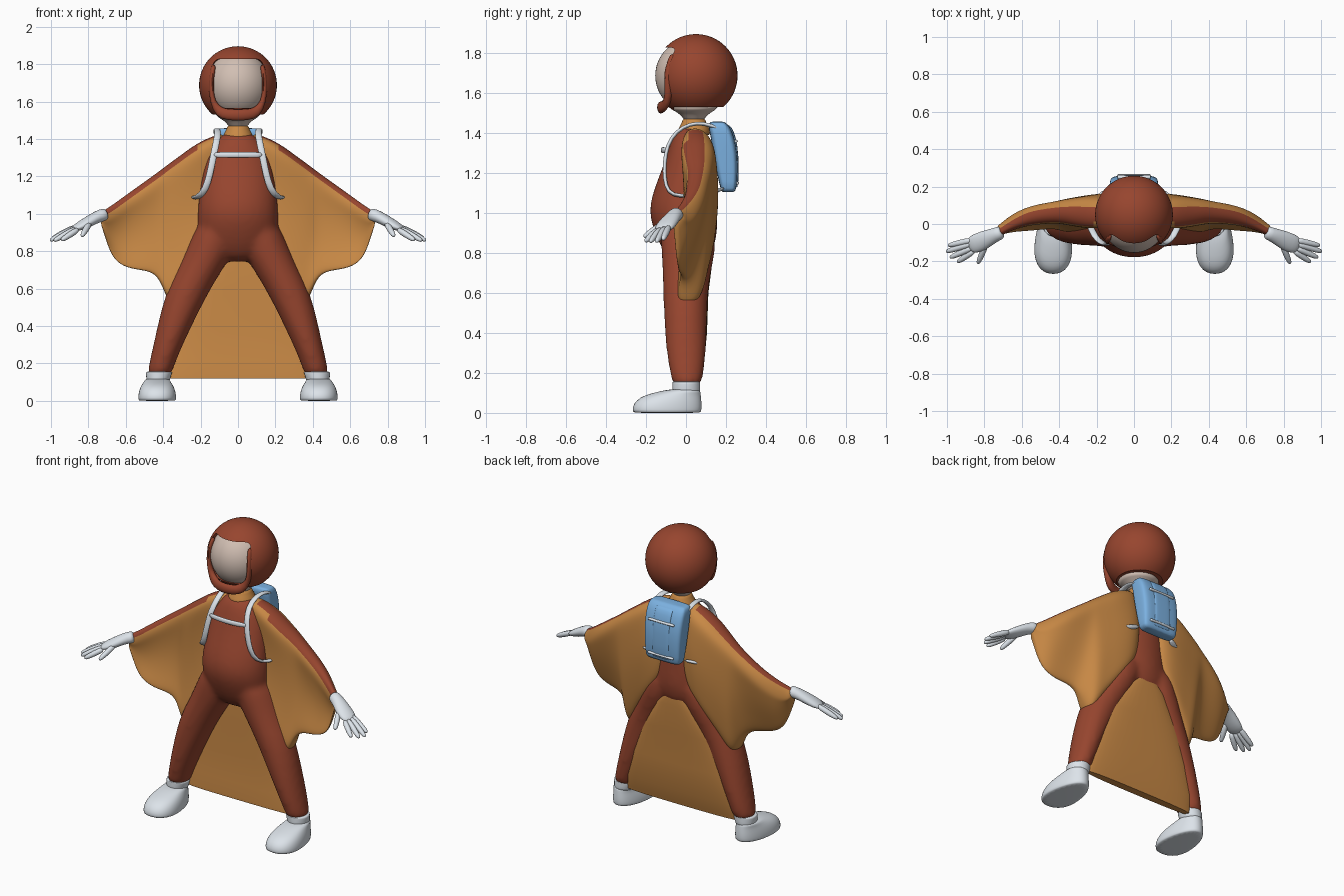
import bpy, bmesh
from math import sin, cos, pi, sqrt
from mathutils import Vector

if "Cube" in bpy.data.objects:
    bpy.data.objects.remove(bpy.data.objects["Cube"])


def make_mat(name, rgb):
    m = bpy.data.materials.new(name)
    m.diffuse_color = (*rgb, 1)
    m.use_nodes = True
    m.node_tree.nodes["Principled BSDF"].inputs["Base Color"].default_value = m.diffuse_color
    return m


BROWN = make_mat("rust", (0.31, 0.06, 0.028))
ORANGE = make_mat("orange", (0.58, 0.25, 0.06))
BLUE = make_mat("blue", (0.20, 0.44, 0.75))
SKIN = make_mat("skin", (0.64, 0.52, 0.45))
PALE = make_mat("pale", (0.72, 0.77, 0.82))


def ring(z, cx, rx, yf, yb, p=2, n=24, taper=0):
    """Horizontal superellipse from yf to yb; taper narrows the back."""
    out = []
    for i in range(n):
        c, s = cos(2 * pi * i / n), sin(2 * pi * i / n)
        u, v = [abs(k) ** (2 / p) * (1 if k > 0 else -1) for k in (c, s)]
        out.append(Vector((cx + rx * u * (1 - taper * v), (yf + yb) / 2 + (yb - yf) / 2 * v, z)))
    return out


def tube_rings(path, ref=(0, 0, 1), n=10):
    """path: (x, y, z, half width, half thickness)"""
    pts = [Vector(q[:3]) for q in path]
    out = []
    for i, q in enumerate(path):
        t = (pts[min(i + 1, len(pts) - 1)] - pts[max(i - 1, 0)]).normalized()
        side = t.cross(Vector(ref)).normalized()
        nrm = side.cross(t)
        out.append([pts[i] + side * q[3] * cos(2 * pi * k / n) + nrm * q[4] * sin(2 * pi * k / n)
                    for k in range(n)])
    return out


def loft(name, shells, mats=(PALE,), mirror=False, sub=1, pick=None):
    """Skin one or more stacks of rings into one smooth object."""
    bm = bmesh.new()
    for rings in shells:
        rows = [[bm.verts.new(v) for v in r] for r in rings]
        n = len(rows[0])
        for a, b in zip(rows, rows[1:]):
            for j in range(n):
                f = bm.faces.new((a[j], a[(j + 1) % n], b[(j + 1) % n], b[j]))
                if pick:
                    f.material_index = pick(a[0].co.x, j)
        bm.faces.new(rows[0])
        bm.faces.new(rows[-1])
    bmesh.ops.recalc_face_normals(bm, faces=bm.faces)
    me = bpy.data.meshes.new(name)
    bm.to_mesh(me)
    for m in mats:
        me.materials.append(m)
    ob = bpy.data.objects.new(name, me)
    bpy.context.collection.objects.link(ob)
    if mirror:
        ob.modifiers.new("mirror", 'MIRROR').use_mirror_merge = False
    if sub:
        ob.modifiers.new("subsurf", 'SUBSURF').levels = sub
        ob.modifiers["subsurf"].render_levels = sub
    for f in me.polygons:
        f.use_smooth = len(f.vertices) == 4 or sub > 0
    return ob


# Suit: torso and both legs fused into one skin
torso = [ring(z, 0, rx, f, b) for z, rx, f, b in [
    (1.435, .06, -.01, .08), (1.42, .095, -.05, .10), (1.35, .155, -.08, .128), (1.25, .188, -.11, .143),
    (1.15, .203, -.15, .148), (1.05, .215, -.184, .153), (.97, .22, -.182, .158), (.88, .212, -.15, .158),
    (.80, .19, -.11, .13), (.74, .08, -.06, .08)]]
legs = [[ring(z, s * cx, rx, f, b) for z, cx, rx, f, b in [
    (.97, .10, .10, -.11, .13), (.90, .12, .12, -.13, .15), (.80, .152, .132, -.124, .148),
    (.70, .205, .122, -.118, .124), (.58, .273, .116, -.115, .108), (.40, .34, .092, -.108, .105),
    (.25, .39, .074, -.093, .098), (.17, .415, .068, -.073, .083), (.13, .42, .066, -.068, .078)]] for s in (1, -1)]
suit = loft("suit", [torso] + legs, [BROWN])
rm = suit.modifiers.new("fuse", 'REMESH')
rm.mode, rm.voxel_size, rm.use_smooth_shade = 'VOXEL', .014, True
sm = suit.modifiers.new("relax", 'SMOOTH')
sm.factor, sm.iterations = .5, 14

# Collar, neck
loft("collar", [[ring(z, 0, r, .04 - r, .04 + r) for z, r in
                 [(1.38, .10), (1.43, .075), (1.455, .06), (1.48, .056)]]], [ORANGE])
loft("neck", [[ring(z, 0, r, .04 - r, .04 + r) for z, r in
               [(1.45, .045), (1.49, .06), (1.51, .10), (1.55, .15)]]], [SKIN])


# Arm wings: vertical ribs running from shoulder to wrist
def rib(x, top, bot, yt, yb, ht, hb):
    h = top - bot
    arm = min(.075, h * .5)
    ds = [arm * k for k in (.12, .45, 1)] + [arm + (h - arm) * k for k in (.15, .35, .55, .75, .92, .99)]
    front, back = [], []
    for d in ds:
        s, u = d / h, max(0, (d - arm) / (h - arm))
        y = yt + (yb - yt) * s + .03 * sin(pi * s) * min(1, h / .3)
        w = ht * sqrt(1 - (1 - d / arm) ** 2) if d < arm else hb + (ht - hb) * (1 - u) ** 2
        if s > .98:
            w *= .6
        front.append(Vector((x, y - w, top - d)))
        back.append(Vector((x, y + w, top - d)))
    tip, low = Vector((x, yt, top)), Vector((x, yb, bot))
    return [tip] + front + [low] + back[::-1]


loft("arm_wings", [[rib(*q) for q in [
    (.05, 1.44, 1.0, .04, .05, .05, .06), (.12, 1.425, .88, .045, .055, .08, .09),
    (.22, 1.38, .74, .05, .04, .088, .085), (.30, 1.32, .63, .055, .02, .08, .075),
    (.36, 1.277, .515, .06, .005, .07, .066), (.395, 1.25, .58, .06, 0, .065, .05),
    (.435, 1.22, .69, .058, -.01, .06, .025), (.55, 1.138, .70, .045, -.03, .055, .015),
    (.63, 1.08, .725, .01, -.035, .048, .012), (.68, 1.044, .78, -.02, -.045, .04, .01),
    (.715, 1.022, .89, -.04, -.05, .035, .012), (.735, 1.007, .95, -.048, -.052, .032, .015)]]],
    [ORANGE, BROWN], mirror=True, sub=2,
    pick=lambda x, j: int((j == 1 and x > .2) or (j in (0, 19) and x > .11)))

# Membrane between the legs
loft("leg_wing", [[ring(z, 0, rx, f, b, 3, 40) for z, rx, f, b in [
    (.86, .06, .04, .13), (.78, .15, .035, .135), (.60, .27, .03, .112), (.40, .335, .03, .105),
    (.22, .385, .02, .088), (.14, .39, .012, .065), (.12, .388, .012, .06)]]], [ORANGE], sub=0)

# Gloves with four fingers and a thumb
fingers = [((.86, -.085, .935), (.995, -.115, .868)), ((.865, -.105, .93), (1.006, -.148, .856)),
           ((.86, -.125, .925), (.985, -.18, .855)), ((.85, -.14, .92), (.945, -.204, .858)),
           ((.79, -.105, .955), (.835, -.212, .88))]
hand = [tube_rings([(.70, -.04, 1.0, .04, .038), (.735, -.055, .99, .038, .036), (.77, -.07, .975, .046, .032),
                    (.82, -.095, .946, .055, .03), (.865, -.112, .925, .052, .021), (.885, -.12, .916, .03, .008)])]
for a, b in fingers:
    a, b = Vector(a), Vector(b)
    hand.append(tube_rings([(*a.lerp(b, t), r, r) for t, r in [(0, .017), (.5, .018), (.9, .014), (1, .007)]]))
loft("gloves", hand, mirror=True)

# Boots with cuffs
loft("boots", [[ring(z, .432, rx, f, b, 2.2, 24, t) for z, rx, f, b, t in [
    (0, .094, -.258, .068, .2), (.003, .099, -.268, .077, .2), (.03, .1, -.27, .08, .2),
    (.065, .093, -.25, .078, .18), (.09, .08, -.205, .075, .12), (.106, .07, -.14, .073, 0),
    (.12, .063, -.078, .068, 0)]],
    [ring(z, cx, r, -.068, .072) for z, cx, r in
     [(.09, .43, .062), (.115, .427, .063), (.15, .422, .071), (.156, .422, .069), (.156, .422, .05)]]],
    mirror=True)


# Head and helmet with cut face opening and open nape
def sphere(name, r, loc, mat):
    bpy.ops.mesh.primitive_uv_sphere_add(segments=48, ring_count=32, radius=r, location=loc)
    ob = bpy.context.object
    ob.name = name
    ob.data.materials.append(mat)
    return ob


def cut(target, loc, size, bevel):
    bpy.ops.mesh.primitive_cube_add(size=1, location=loc)
    c = bpy.context.object
    c.name, c.hide_render = "cutter", True
    c.scale = size
    bpy.ops.object.transform_apply(location=False, rotation=False, scale=True)
    if bevel:
        b = c.modifiers.new("bevel", 'BEVEL')
        b.width, b.segments = bevel, 5
    m = target.modifiers.new("cut", 'BOOLEAN')
    m.object, m.operation, m.solver = c, 'DIFFERENCE', 'EXACT'
    bpy.context.view_layer.objects.active = target
    bpy.ops.object.modifier_apply(modifier="cut")
    bpy.data.objects.remove(c)


head = sphere("head", .186, (0, .032, 1.688), SKIN)
head.scale = (.94, 1, 1)
bpy.ops.object.shade_smooth()
helmet = sphere("helmet", .208, (0, .05, 1.688), BROWN)
cut(helmet, (0, -.2, 1.697), (.27, .4, .262), .04)
cut(helmet, (0, .19, 1.43), (.6, .5, .2), 0)
bpy.ops.object.select_all(action='DESELECT')
helmet.select_set(True)
bpy.context.view_layer.objects.active = helmet
bpy.ops.object.shade_smooth_by_angle(angle=.6)
# Raised rim: chin guard and side edges of the opening
rim = [(-.128, -.06, 1.80), (-.14, -.082, 1.74), (-.144, -.09, 1.67), (-.136, -.086, 1.595), (-.10, -.10, 1.54),
       (-.05, -.122, 1.53)]
rim = rim + [(0, -.128, 1.528)] + [(-x, y, z) for x, y, z in rim[::-1]]
loft("helmet_rim", [tube_rings([(*q, .014 + .018 * (q[2] < 1.56), .02) for q in rim], (0, 1, 0))], [BROWN])

# Backpack with raised centre flap
loft("backpack", [[ring(z, 0, rx, f, b, 5, 32) for z, rx, f, b in [
    (1.105, .108, .18, .24), (1.112, .12, .175, .252), (1.2, .125, .155, .26), (1.3, .13, .135, .258),
    (1.38, .132, .125, .242), (1.435, .13, .11, .22), (1.455, .12, .12, .195), (1.458, .10, .13, .185)]]],
    [BLUE])
loft("backpack_flap", [[ring(z, 0, .06, b - .05, b, 5) for z, b in
                        [(1.125, .25), (1.13, .264), (1.3, .264), (1.38, .25), (1.43, .23), (1.445, .21)]]], [BLUE])

# Harness: shoulder loops, chest strap, pack straps
loft("shoulder_straps", [tube_rings([(*q, .01, .019) for q in [
    (.115, .17, 1.42), (.115, .09, 1.452), (.108, .02, 1.447), (.11, -.05, 1.41), (.125, -.095, 1.34),
    (.143, -.108, 1.25), (.16, -.108, 1.17), (.19, -.09, 1.10), (.235, -.03, 1.083), (.245, .06, 1.09),
    (.21, .14, 1.105), (.11, .19, 1.125)]], (1, .05, .1))], mirror=True)
loft("chest_strap", [tube_rings([(x, y, 1.315, .009, .016) for x, y in
                                 [(-.135, -.10), (-.07, -.114), (0, -.119), (.07, -.114), (.135, -.10)]])])
for z, y in ((1.15, .257), (1.36, .25)):
    loft("pack_strap", [tube_rings([(x, y, z, .01, .008) for x in (-.09, -.085, .085, .09)])])
